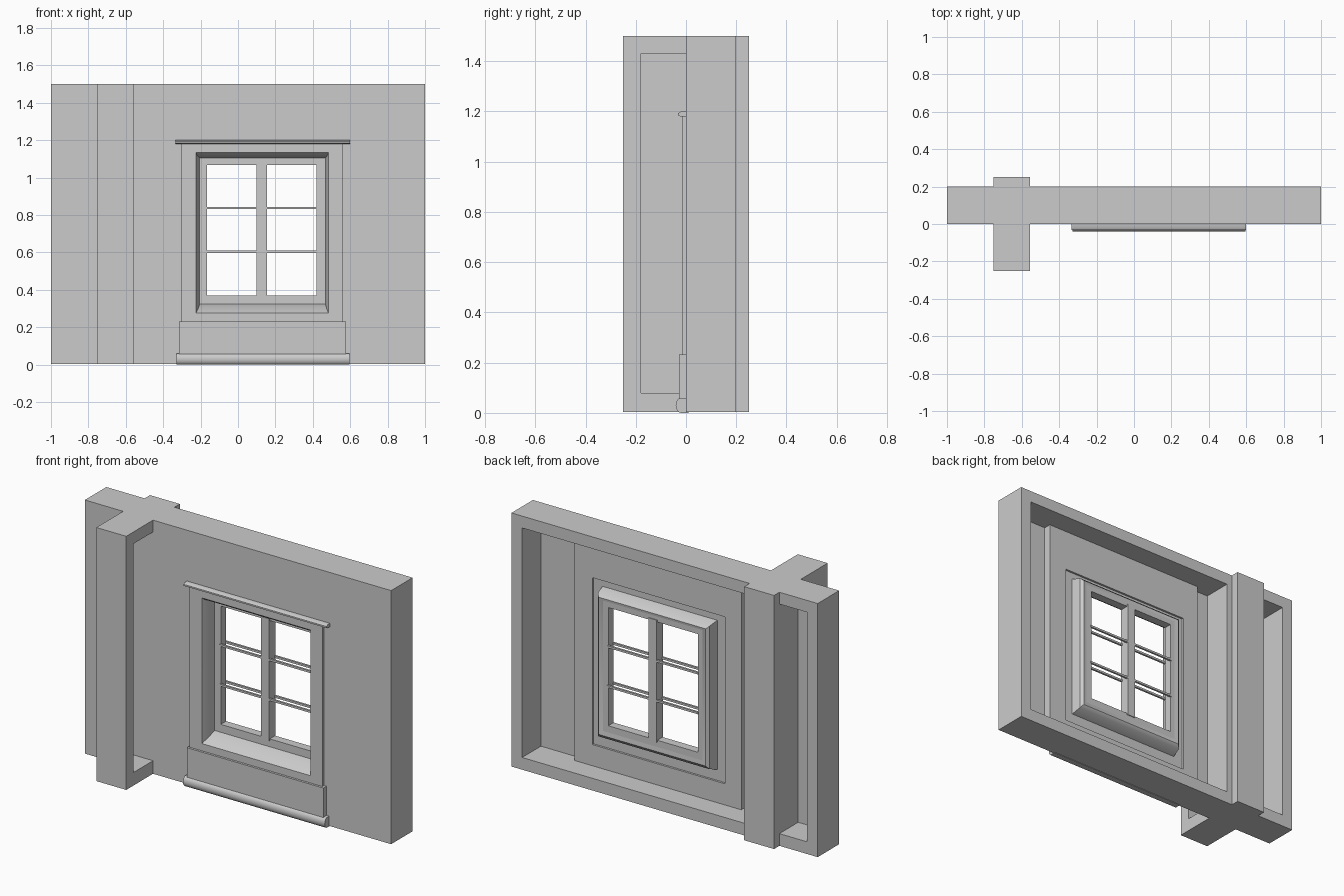
import bpy, bmesh, math

if "Cube" in bpy.data.objects:
    bpy.data.objects.remove(bpy.data.objects["Cube"])


def finish(name, bm, smooth=False):
    bmesh.ops.recalc_face_normals(bm, faces=bm.faces[:])
    me = bpy.data.meshes.new(name)
    bm.to_mesh(me)
    bm.free()
    ob = bpy.data.objects.new(name, me)
    bpy.context.collection.objects.link(ob)
    if smooth:
        bpy.ops.object.select_all(action='DESELECT')
        ob.select_set(True)
        bpy.context.view_layer.objects.active = ob
        bpy.ops.object.shade_smooth_by_angle(angle=math.radians(35))
    return ob


def boxes(name, *spans):
    """One object from boxes given as (x0, x1, y0, y1, z0, z1)."""
    bm = bmesh.new()
    for x0, x1, y0, y1, z0, z1 in spans:
        vs = bmesh.ops.create_cube(bm, size=1)['verts']
        for v in vs:
            v.co = (x1 if v.co.x > 0 else x0, y1 if v.co.y > 0 else y0,
                    z1 if v.co.z > 0 else z0)
    return finish(name, bm)


def ring_loft(name, rings, smooth=False):
    """Closed loft through rectangles (x0, x1, z0, z1, y): a panel with a hole."""
    bm = bmesh.new()
    loops = [[bm.verts.new(p) for p in ((a, y, c), (b, y, c), (b, y, d), (a, y, d))]
             for a, b, c, d, y in rings]
    for i, lo in enumerate(loops):
        nx = loops[(i + 1) % len(loops)]
        for k in range(4):
            j = (k + 1) % 4
            bm.faces.new((lo[k], lo[j], nx[j], nx[k]))
    return finish(name, bm, smooth)


def extrude_x(name, profile, x0, x1):
    """Moulding: a (y, z) profile run along x."""
    bm = bmesh.new()
    a = [bm.verts.new((x0, y, z)) for y, z in profile]
    b = [bm.verts.new((x1, y, z)) for y, z in profile]
    bm.faces.new(a)
    bm.faces.new(b)
    n = len(a)
    for i in range(n):
        j = (i + 1) % n
        bm.faces.new((a[i], a[j], b[j], b[i]))
    return finish(name, bm, True)


PX0, PX1, H = -0.75, -0.555, 1.5

# outer timber frame, open at the back
ring_loft("wall_frame", [(-1, 1, 0.003, H, 0), (-0.93, 0.93, 0.075, 1.43, 0),
                         (-0.93, 0.93, 0.075, 1.43, 0.2), (-1, 1, 0.003, H, 0.2)])

# cross post: solid core with a side batten, and a front stub with a recessed right side
boxes("cross_post", (PX0, PX1, 0, 0.25, 0.003, H),
      (PX1, -0.52, 0, 0.2, 0.05, 1.45),
      (PX0, PX1, -0.25, -0.18, 0.003, H),
      (PX0, PX1, -0.18, 0, 1.43, H),
      (PX0, PX1, -0.18, 0, 0.003, 0.08),
      (PX0, PX0 + 0.03, -0.18, 0, 0.08, 1.43))

# thin infill at both ends of the wall
boxes("side_infill", (-0.94, PX0 + 0.01, 0, 0.025, 0.07, 1.44),
      (PX1, -0.40, 0, 0.025, 0.07, 1.44), (0.67, 0.94, 0, 0.025, 0.07, 1.44))

# thicker middle infill with window casing and splayed reveal, echoed on the back
TRIM = (-0.305, 0.562, 0.2, 1.185)
MID = (-0.41, 0.68, 0.07, 1.44)
ring_loft("window_wall", [
    (*MID, 0), (*TRIM, 0), (*TRIM, -0.015),
    (-0.225, 0.485, 0.275, 1.135, -0.015), (-0.22, 0.48, 0.285, 1.122, 0.0),
    (-0.212, 0.474, 0.30, 1.112, 0.03), (-0.205, 0.467, 0.325, 1.105, 0.078),
    (-0.195, 0.455, 0.33, 1.10, 0.125), (-0.22, 0.48, 0.305, 1.115, 0.13),
    (-0.235, 0.495, 0.285, 1.13, 0.115), (-0.245, 0.505, 0.265, 1.145, 0.058),
    (*TRIM, 0.058), (*TRIM, 0.07), (*MID, 0.07)], True)

# sash, centre mullion and doubled glazing bars
ring_loft("window_sash", [
    (-0.21, 0.47, 0.32, 1.11, 0.075), (-0.165, 0.42, 0.37, 1.068, 0.075),
    (-0.165, 0.42, 0.37, 1.068, 0.125), (-0.20, 0.46, 0.325, 1.105, 0.125)])
boxes("mullion", (0.1, 0.155, 0.07, 0.13, 0.36, 1.08))
boxes("glazing_bars", *[(x0, x1, y, y + 0.012, z - 0.006, z + 0.006)
                        for x0, x1 in ((-0.17, 0.11), (0.145, 0.425))
                        for z in (0.603, 0.838) for y in (0.07, 0.118)])

# drip cap above the casing
extrude_x("drip_cap", [(0.01, 1.18), (-0.02, 1.18), (-0.032, 1.184),
                       (-0.032, 1.193), (-0.02, 1.2), (0.01, 1.2)], -0.333, 0.6)

# apron board and rounded base sill below the window
boxes("apron_board", (-0.315, 0.578, -0.028, 0.005, 0.05, 0.232))
arc = [(-0.02 - 0.021 * math.sin(math.pi * i / 8), 0.03 - 0.03 * math.cos(math.pi * i / 8))
       for i in range(9)]
extrude_x("base_sill", [(0.01, 0)] + arc + [(0.01, 0.06)], -0.33, 0.595)
